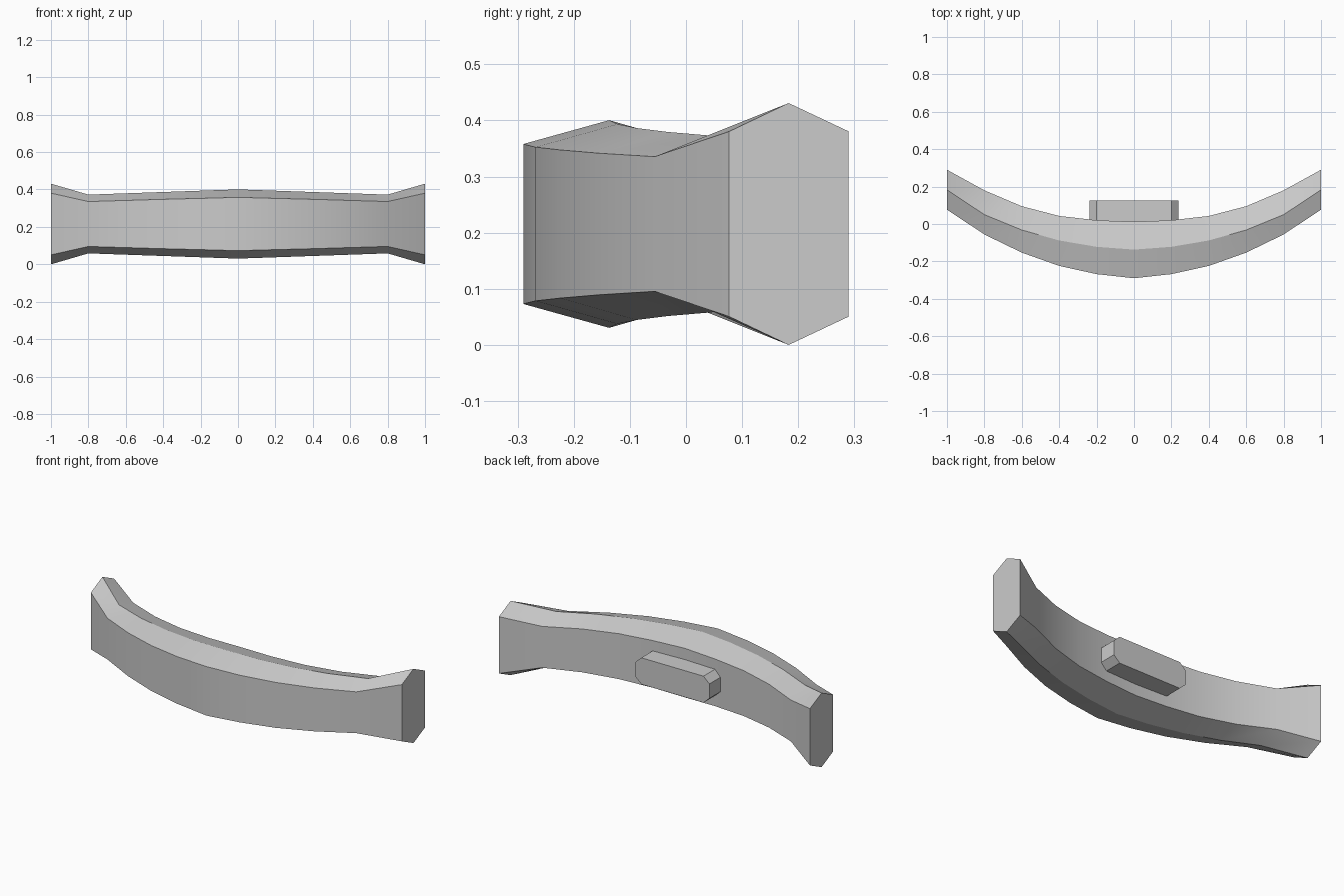
import bpy, bmesh, math

if "Cube" in bpy.data.objects:
    bpy.data.objects.remove(bpy.data.objects["Cube"])

ZC = 0.2155  # mid height of the whole part

grey = bpy.data.materials.new("light_grey")
grey.diffuse_color = (0.6, 0.6, 0.6, 1)
grey.use_nodes = True
grey.node_tree.nodes["Principled BSDF"].inputs["Base Color"].default_value = grey.diffuse_color


def make(name, rings):
    """Skin a list of equal-length vertex rings and cap both ends."""
    bm = bmesh.new()
    vs = [[bm.verts.new(p) for p in ring] for ring in rings]
    n = len(rings[0])
    for a, b in zip(vs, vs[1:]):
        for i in range(n):
            j = (i + 1) % n
            bm.faces.new((a[i], a[j], b[j], b[i]))
    bm.faces.new(vs[0])
    bm.faces.new(vs[-1])
    bmesh.ops.recalc_face_normals(bm, faces=bm.faces[:])
    me = bpy.data.meshes.new(name)
    bm.to_mesh(me)
    bm.free()
    me.materials.append(grey)
    ob = bpy.data.objects.new(name, me)
    bpy.context.collection.objects.link(ob)
    return ob


# Half sections: x, front y, ridge y, back y, edge half height, ridge half height
half = [
    (0.0, -0.29, -0.137, 0.012, 0.1425, 0.185),
    (0.2, -0.268, -0.122, 0.02, 0.137, 0.178),
    (0.4, -0.224, -0.088, 0.043, 0.132, 0.171),
    (0.6, -0.153, -0.032, 0.095, 0.126, 0.164),
    (0.8, -0.056, 0.05, 0.18, 0.120, 0.157),
    (1.0, 0.077, 0.183, 0.29, 0.165, 0.2155),
]
sections = [(-s[0],) + s[1:] for s in reversed(half[1:])] + half

# Curved bar with a six-sided section
bar = make("curved_bar", [
    [(x, f, ZC - e), (x, f, ZC + e), (x, r, ZC + h),
     (x, b, ZC + e), (x, b, ZC - e), (x, r, ZC - h)]
    for x, f, r, b, e, h in sections])

# Eight-sided mounting block on the back
outline = [(0.2, 0.077), (0.238, 0.042), (0.238, -0.042), (0.2, -0.077),
           (-0.2, -0.077), (-0.238, -0.042), (-0.238, 0.042), (-0.2, 0.077)]
make("mounting_block", [[(x, y, ZC + z) for x, z in outline] for y in (-0.02, 0.125)])

# Smooth along the bar, sharp across its edges
bpy.context.view_layer.objects.active = bar
bar.select_set(True)
bpy.ops.object.shade_smooth_by_angle(angle=math.radians(25))
